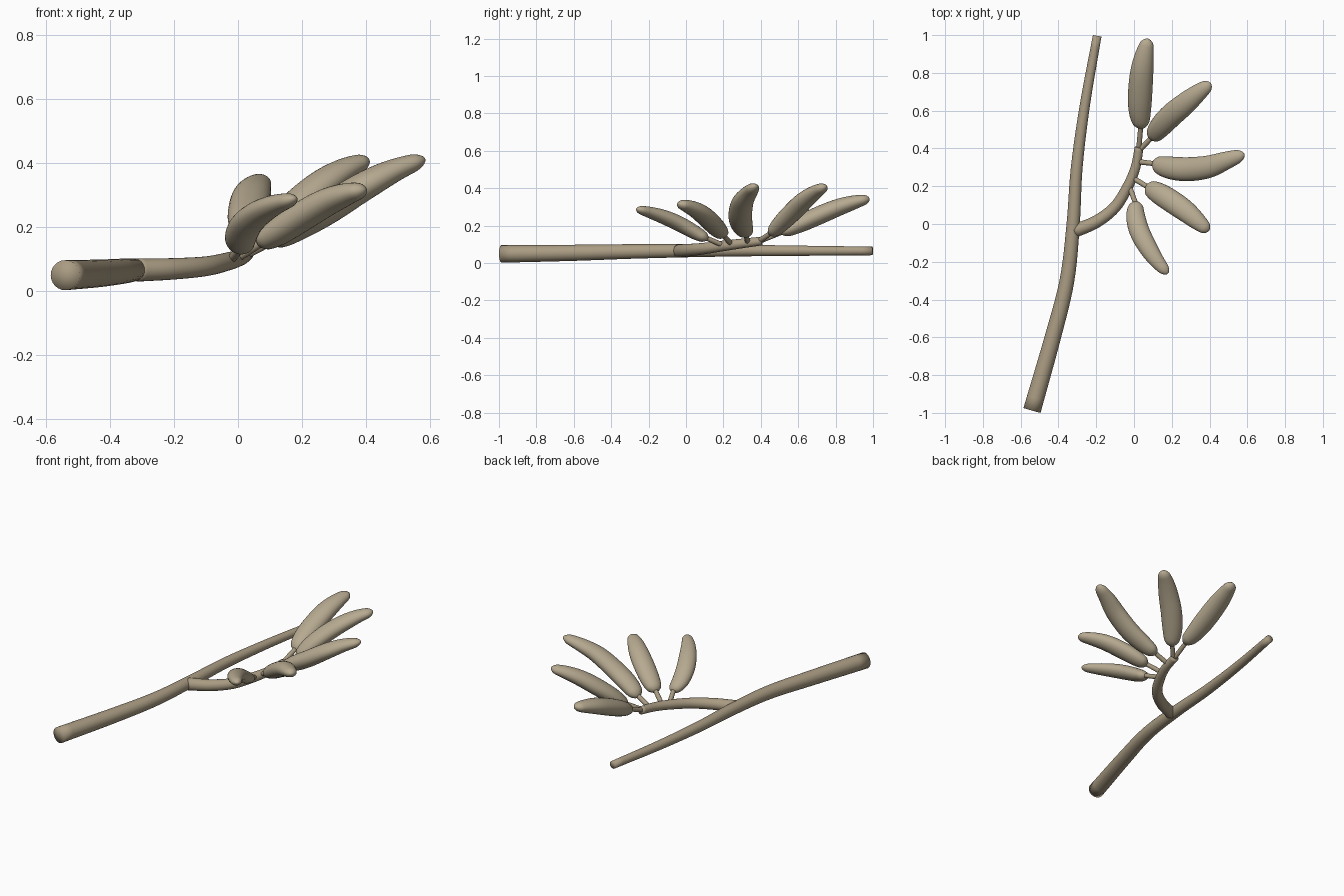
import bpy, bmesh, math
from mathutils import Vector

if "Cube" in bpy.data.objects:
    bpy.data.objects.remove(bpy.data.objects["Cube"])


def material(name, colour):
    mat = bpy.data.materials.new(name)
    mat.diffuse_color = (*colour, 1)
    mat.use_nodes = True
    mat.node_tree.nodes["Principled BSDF"].inputs["Base Color"].default_value = mat.diffuse_color
    return mat


bark = material("bark", (0.40, 0.33, 0.225))
husk = material("husk", (0.47, 0.40, 0.28))


def spline(values, t):
    """Catmull-Rom sample of evenly spaced points, t in 0..1"""
    n = len(values) - 1
    i = min(int(t * n), n - 1)
    u = t * n - i
    b, c = values[i], values[i + 1]
    a = values[i - 1] if i > 0 else b * 2 - c
    d = values[i + 2] if i + 2 <= n else c * 2 - b
    return 0.5 * (2 * b + (c - a) * u + (2 * a - 5 * b + 4 * c - d) * u * u
                  + (3 * b - a - 3 * c + d) * u ** 3)


def sweep(name, mat, path, radius, stations, sides=24, flat=1.0):
    """Loft elliptical rings of radius(t) along a smooth path, flat = height / width"""
    pts = [Vector(p) for p in path]
    bm = bmesh.new()
    rings = []
    for t in stations:
        centre = spline(pts, t)
        tangent = (spline(pts, min(t + 0.01, 1)) - spline(pts, max(t - 0.01, 0))).normalized()
        side = tangent.cross(Vector((0, 0, 1))).normalized()
        up = side.cross(tangent)
        r = radius(t)
        rings.append([bm.verts.new(centre + side * r * math.cos(a) + up * r * flat * math.sin(a))
                      for a in (2 * math.pi * k / sides for k in range(sides))])
    for lo, hi in zip(rings, rings[1:]):
        for k in range(sides):
            j = (k + 1) % sides
            bm.faces.new((lo[k], lo[j], hi[j], hi[k]))
    # End caps as fans, smooth like the rest
    for ring in (rings[0], rings[-1]):
        cap = bm.faces.new(ring)
        bmesh.ops.poke(bm, faces=[cap])
    bmesh.ops.recalc_face_normals(bm, faces=bm.faces)
    for f in bm.faces:
        f.smooth = True
    mesh = bpy.data.meshes.new(name)
    bm.to_mesh(mesh)
    bm.free()
    mesh.materials.append(mat)
    ob = bpy.data.objects.new(name, mesh)
    bpy.context.collection.objects.link(ob)
    return ob


def even(n):
    return [i / n for i in range(n + 1)]


# Main branch, tapering towards the back
sweep("main_branch", bark,
      [(-0.54, -0.987, 0.049), (-0.43, -0.6, 0.055), (-0.355, -0.3, 0.062), (-0.322, 0, 0.066),
       (-0.303, 0.3, 0.067), (-0.26, 0.63, 0.066), (-0.195, 0.996, 0.065)],
      lambda t: 0.047 - 0.024 * t, even(36))

# Side twig carrying the pods
sweep("side_twig", bark,
      [(-0.315, -0.037, 0.065), (-0.2, 0.012, 0.069), (-0.1, 0.09, 0.077),
       (-0.032, 0.2, 0.092), (0.008, 0.3, 0.105), (0.027, 0.405, 0.118)],
      lambda t: 0.036 - 0.013 * t, even(30))

# Each pod: stalk root on the twig, half width, centre line from base to tip
pods = [
    ((0.025, 0.395, 0.118), 0.064, [(0.04, 0.505, 0.16), (0.031, 0.6, 0.205), (0.033, 0.7, 0.25),
                                    (0.042, 0.81, 0.296), (0.056, 0.9, 0.325), (0.074, 0.981, 0.345)]),
    ((0.028, 0.39, 0.118), 0.062, [(0.09, 0.449, 0.15), (0.137, 0.512, 0.215), (0.197, 0.575, 0.278),
                                   (0.267, 0.634, 0.336), (0.337, 0.692, 0.38), (0.406, 0.745, 0.41)]),
    ((0.018, 0.33, 0.11), 0.063, [(0.1, 0.325, 0.15), (0.18, 0.3, 0.198), (0.28, 0.29, 0.256),
                                  (0.39, 0.302, 0.325), (0.485, 0.335, 0.375), (0.584, 0.37, 0.413)]),
    ((-0.008, 0.245, 0.1), 0.06, [(0.065, 0.2, 0.145), (0.127, 0.165, 0.185), (0.202, 0.118, 0.234),
                                  (0.273, 0.068, 0.275), (0.338, 0.013, 0.302), (0.396, -0.037, 0.317)]),
    ((-0.025, 0.2, 0.095), 0.053, [(0.015, 0.118, 0.128), (0.008, 0.05, 0.163), (0.026, -0.03, 0.207),
                                   (0.065, -0.11, 0.243), (0.117, -0.19, 0.27), (0.179, -0.263, 0.289)]),
]
profile = [0.56, 0.83, 0.96, 1.0, 0.99, 0.93, 0.82, 0.66, 0.46]


def pod_radius(width):
    # long belly profile closed by rounded ends
    def radius(t):
        near = math.sqrt(max(0, 1 - (1 - min(t / 0.08, 1)) ** 2))
        far = math.sqrt(max(0, 1 - (1 - min((1 - t) / 0.08, 1)) ** 2))
        return max(0.0005, width * spline(profile, t) * near * far)
    return radius


pod_stations = [0.5 - 0.5 * math.cos(math.pi * i / 36) for i in range(37)]
for i, (root, width, path) in enumerate(pods, 1):
    sweep(f"pod_{i}", husk, path, pod_radius(width), pod_stations, 28, 0.76)
    # Thin stalk joining twig and pod, running slightly into both
    end = Vector(path[0]).lerp(Vector(path[1]), 0.3)
    sweep(f"stalk_{i}", bark, [root, Vector(root).lerp(end, 0.5), end],
          lambda t: 0.014 - 0.001 * t, even(6), 16)
